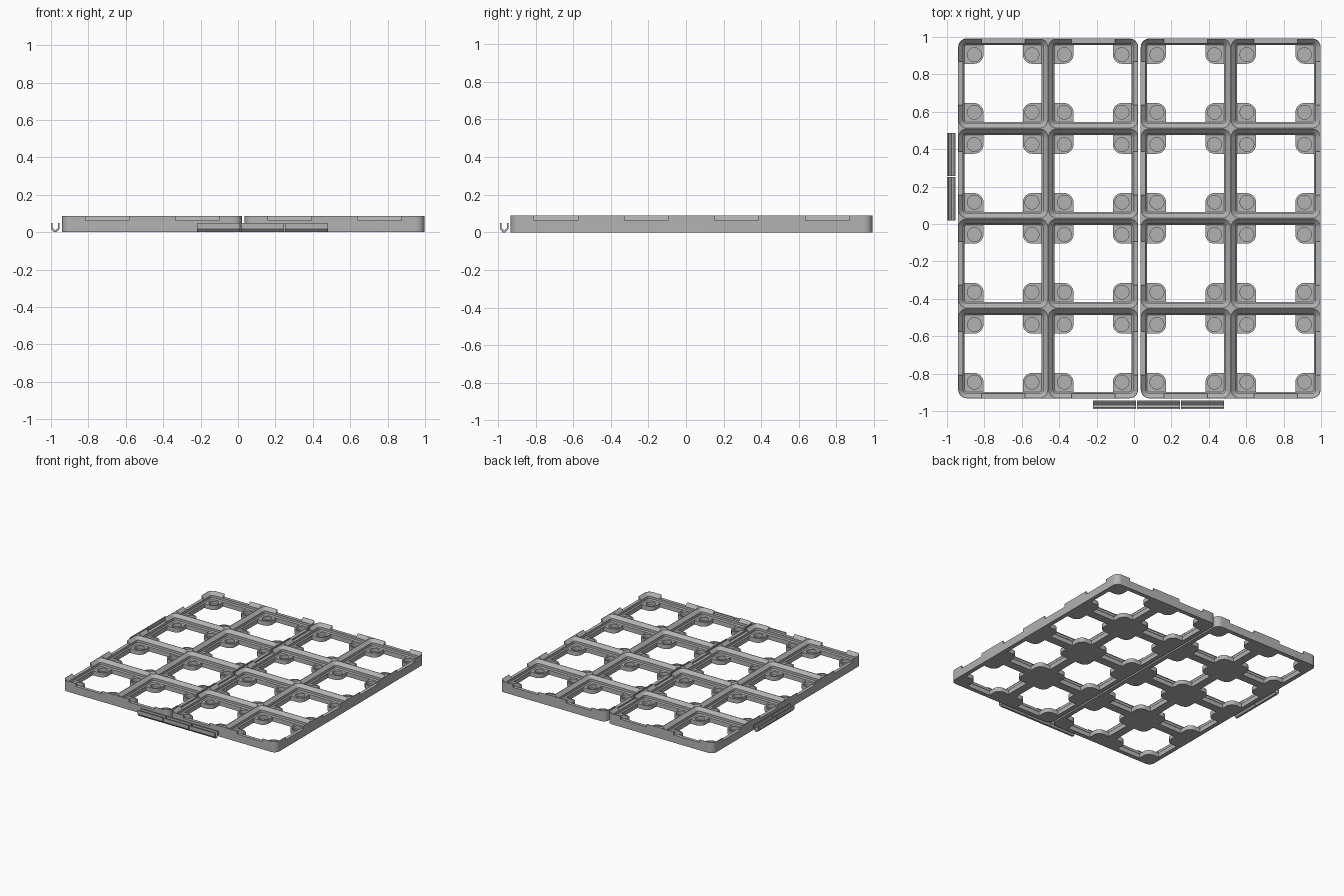
import bpy, bmesh, math
from mathutils import Matrix, Vector

if "Cube" in bpy.data.objects:
    bpy.data.objects.remove(bpy.data.objects["Cube"])

P = 0.481            # cell pitch
TOP = 0.088          # plate height
PLATES = {"left_plate": -0.459, "right_plate": 0.517}
CY = 0.030           # plate centre in y
NX, NY = 2, 4
FLOOR = 0.036        # top of the magnet pads
SLOPE = 0.0246       # width and height of the upper bevel

grey = bpy.data.materials.new("grey_plastic")
grey.diffuse_color = (0.45, 0.45, 0.45, 1)
grey.use_nodes = True
grey.node_tree.nodes["Principled BSDF"].inputs["Base Color"].default_value = grey.diffuse_color


def rounded_square(hx, hy, r, n=8):
    """Rounded rectangle outline, counter-clockwise."""
    pts = []
    for k, (sx, sy) in enumerate([(1, 1), (-1, 1), (-1, -1), (1, -1)]):
        for i in range(n + 1):
            a = math.pi / 2 * (k + i / n)
            pts.append((sx * (hx - r) + r * math.cos(a), sy * (hy - r) + r * math.sin(a)))
    return pts


def loft(bm, layers, at=(0, 0)):
    """Closed solid through (z, outline) layers."""
    rings = [[bm.verts.new((x + at[0], y + at[1], z)) for x, y in o] for z, o in layers]
    n = len(rings[0])
    for a, b in zip(rings, rings[1:]):
        for i in range(n):
            j = (i + 1) % n
            bm.faces.new((a[i], a[j], b[j], b[i]))
    bm.faces.new(rings[0][::-1])
    bm.faces.new(rings[-1])


def make_object(name, bm):
    bmesh.ops.recalc_face_normals(bm, faces=bm.faces[:])
    me = bpy.data.meshes.new(name)
    bm.to_mesh(me)
    bm.free()
    ob = bpy.data.objects.new(name, me)
    bpy.context.collection.objects.link(ob)
    return ob


def finish(ob):
    ob.data.materials.clear()
    ob.data.materials.append(grey)
    bpy.ops.object.select_all(action='DESELECT')
    ob.select_set(True)
    bpy.context.view_layer.objects.active = ob
    bpy.ops.object.shade_smooth_by_angle(angle=math.radians(30))


def carve(ob, bm):
    """Subtract a cutter solid and bake the result."""
    cutter = make_object("cutter", bm)
    cutter.hide_render = True
    mod = ob.modifiers.new("cut", 'BOOLEAN')
    mod.operation, mod.solver, mod.object = 'DIFFERENCE', 'EXACT', cutter
    bpy.context.view_layer.objects.active = ob
    bpy.ops.object.modifier_apply(modifier=mod.name)
    bpy.data.objects.remove(cutter)


# Stepped pocket outline: bevel, straight wall, small lower bevel
half = P / 2 - 0.002


def inset(d):
    return rounded_square(half - d, half - d, 0.044 - d)


pocket = [(FLOOR, inset(SLOPE + 0.008)), (FLOOR + 0.008, inset(SLOPE)),
          (TOP - SLOPE, inset(SLOPE)), (TOP, inset(0)), (TOP + 0.02, inset(0))]

# Plus-shaped floor opening that leaves a rounded pad in each corner
H, A, R = half - SLOPE - 0.008, 0.105, 0.05
opening = []
for k in range(4):
    rot = Matrix.Rotation(k * math.pi / 2, 2)
    quarter = [(H, A)]
    for i in range(9):
        a = math.radians(270 - 90 * i / 8)
        quarter.append((A + R + R * math.cos(a), A + R + R * math.sin(a)))
    quarter.append((A, H))
    opening += [tuple(rot @ Vector(p)) for p in quarter]

magnet = [(0.037 * math.cos(i * math.pi / 16), 0.037 * math.sin(i * math.pi / 16))
          for i in range(32)]


def box(bm, x, y, hx, hy, z0, z1):
    loft(bm, [(z, [(-hx, -hy), (hx, -hy), (hx, hy), (-hx, hy)]) for z in (z0, z1)], (x, y))


def build_plate(name, cx):
    bm = bmesh.new()
    outline = rounded_square(NX * P / 2, NY * P / 2, 0.046)
    loft(bm, [(0, outline), (TOP, outline)], (cx, CY))
    plate = make_object(name, bm)
    cells = [(cx + (i - (NX - 1) / 2) * P, CY + (j - (NY - 1) / 2) * P)
             for i in range(NX) for j in range(NY)]
    # Pockets, floor openings, magnet recesses
    pockets, openings, details = bmesh.new(), bmesh.new(), bmesh.new()
    for c in cells:
        loft(pockets, pocket, c)
        loft(openings, [(-0.01, opening), (FLOOR + 0.005, opening)], c)
        for sx in (-1, 1):
            for sy in (-1, 1):
                loft(details, [(0.009, magnet), (FLOOR + 0.006, magnet)],
                     (c[0] + sx * 0.154, c[1] + sy * 0.154))
    # Clip notches in the rim, one per outer cell side
    for s in (-1, 1):
        for x in sorted({round(c[0], 5) for c in cells}):
            box(details, x, CY + s * NY * P / 2, 0.116, 0.04, TOP - SLOPE - 0.0005, TOP + 0.03)
        for y in sorted({round(c[1], 5) for c in cells}):
            box(details, cx + s * NX * P / 2, y, 0.04, 0.116, TOP - SLOPE - 0.0005, TOP + 0.03)
    for cutter in (pockets, openings, details):
        carve(plate, cutter)
    finish(plate)


for plate_name, plate_x in PLATES.items():
    build_plate(plate_name, plate_x)

# Loose connector clips: a channel profile swept along its length
CLIP = [(-.023, .049), (-.023, .018), (-.008, 0), (.008, 0), (.023, .018), (.023, .049),
        (.015, .049), (.015, .022), (0, .01), (-.015, .022), (-.015, .049)]


def build_clip(name, x, y, along_x):
    bm = bmesh.new()
    loft(bm, [(-0.115, CLIP), (0.115, CLIP)])
    for v in bm.verts:
        across, up, along = v.co
        v.co = (x + along, y + across, up) if along_x else (x + across, y + along, up)
    finish(make_object(name, bm))


for i in range(3):
    build_clip(f"front_clip_{i + 1}", -0.105 + i * 0.236, -0.967, True)
for i in range(2):
    build_clip(f"side_clip_{i + 1}", -0.977, 0.135 + i * 0.236, False)
